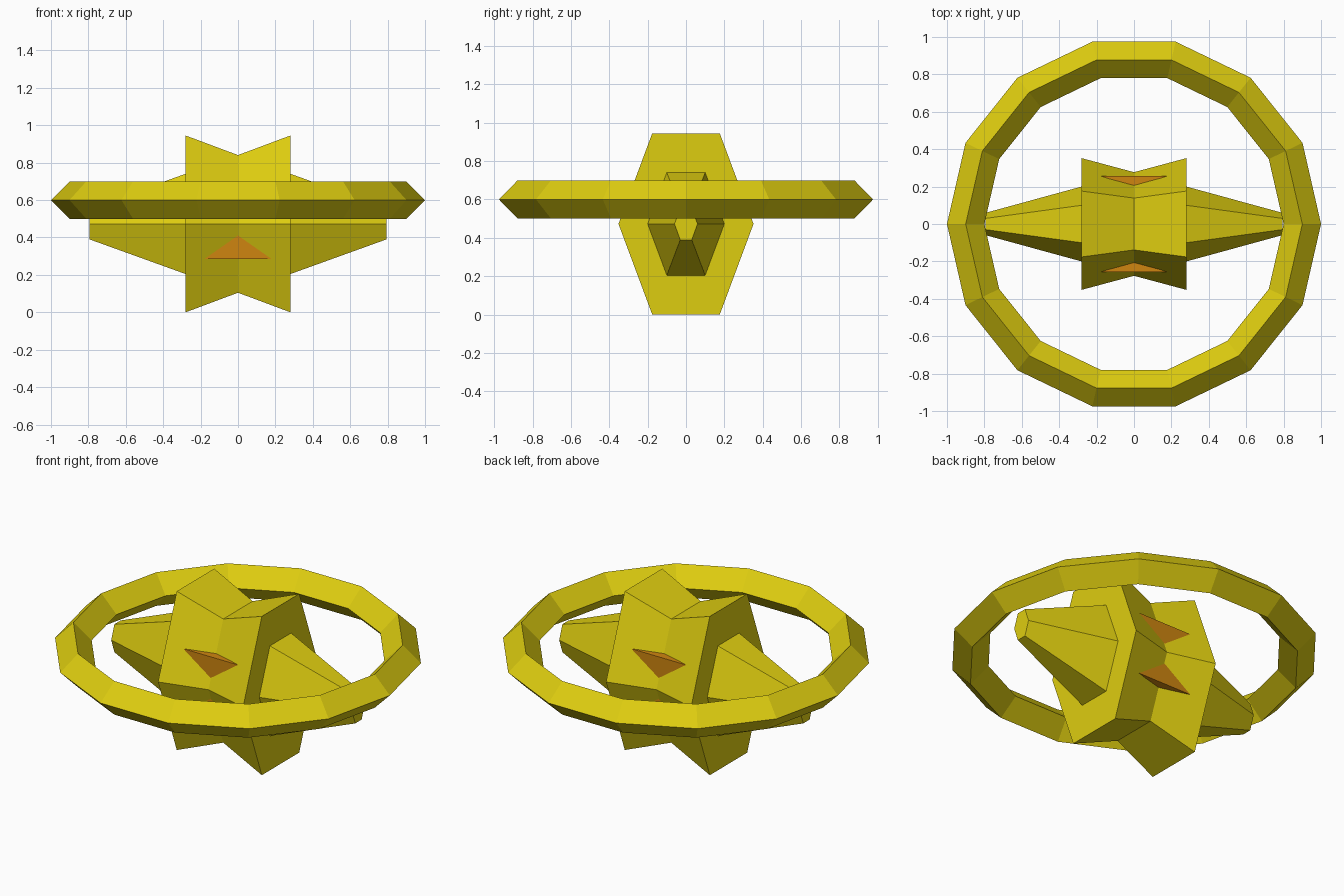
import bpy, bmesh, math

if "Cube" in bpy.data.objects:
    bpy.data.objects.remove(bpy.data.objects["Cube"])

MID = 0.4725  # height of the body's middle edge


def material(name, color):
    m = bpy.data.materials.new(name)
    m.diffuse_color = (*color, 1)
    m.use_nodes = True
    m.node_tree.nodes["Principled BSDF"].inputs["Base Color"].default_value = m.diffuse_color
    return m


YELLOW = material("yellow", (0.73, 0.61, 0.005))
ORANGE = material("orange", (0.62, 0.235, 0.005))


def make(name, verts, faces, mat):
    me = bpy.data.meshes.new(name)
    me.from_pydata(verts, [], faces)
    bm = bmesh.new()
    bm.from_mesh(me)
    bmesh.ops.recalc_face_normals(bm, faces=bm.faces)
    bm.to_mesh(me)
    bm.free()
    me.materials.append(mat)
    ob = bpy.data.objects.new(name, me)
    bpy.context.collection.objects.link(ob)
    return ob


def hexagon(x, y, h):
    """Hexagonal section across the x axis: half width y, half height h."""
    return [(x, a * y, MID + b * h) for a, b in
            ((1, 0), (.5, 1), (-.5, 1), (-1, 0), (-.5, -1), (.5, -1))]


def loft(name, sections, mat, closed=False):
    """Skin a row of equal sections, capping the ends unless closed."""
    n, k = len(sections[0]), len(sections)
    verts = [v for s in sections for v in s]
    faces = []
    for i in range(k if closed else k - 1):
        j = (i + 1) % k
        for a in range(n):
            b = (a + 1) % n
            faces.append((i * n + a, i * n + b, j * n + b, j * n + a))
    if not closed:
        faces += [tuple(range(n)), tuple(range((k - 1) * n, k * n))]
    return make(name, verts, faces, mat)


# Body: hexagonal block pinched in the middle
loft("body", [hexagon(-.28, .352, .4725), hexagon(0, .277, .368),
              hexagon(.28, .352, .4725)], YELLOW)

# Tapered side arms
for s, side in ((-1, "left"), (1, "right")):
    loft(side + "_arm", [hexagon(s * .28, .2, .268),
                         hexagon(s * .793, .06, .083)], YELLOW)

# Surrounding ring: 14 sides, diamond cross-section
SIDES = 14
ring = []
for i in range(SIDES):
    a = 2 * math.pi * i / SIDES
    ring.append([(r * math.cos(a), r * math.sin(a), z) for r, z in
                 ((1, .6), (.9, .7), (.8, .6), (.9, .5))])
loft("ring", ring, YELLOW, closed=True)

# Wedge eyes set in the front and back grooves, above and below the middle
for sy, end in ((-1, "front"), (1, "back")):
    for sz, level in ((1, "upper"), (-1, "lower")):
        outer, tip = MID + sz * .188, MID + sz * .062
        make(f"{end}_{level}_eye",
             [(-.18, sy * .257, outer), (.18, sy * .257, outer),
              (0, sy * .257, tip), (0, sy * .2, outer)],
             [(0, 1, 2), (0, 1, 3), (0, 2, 3), (1, 2, 3)], ORANGE)
